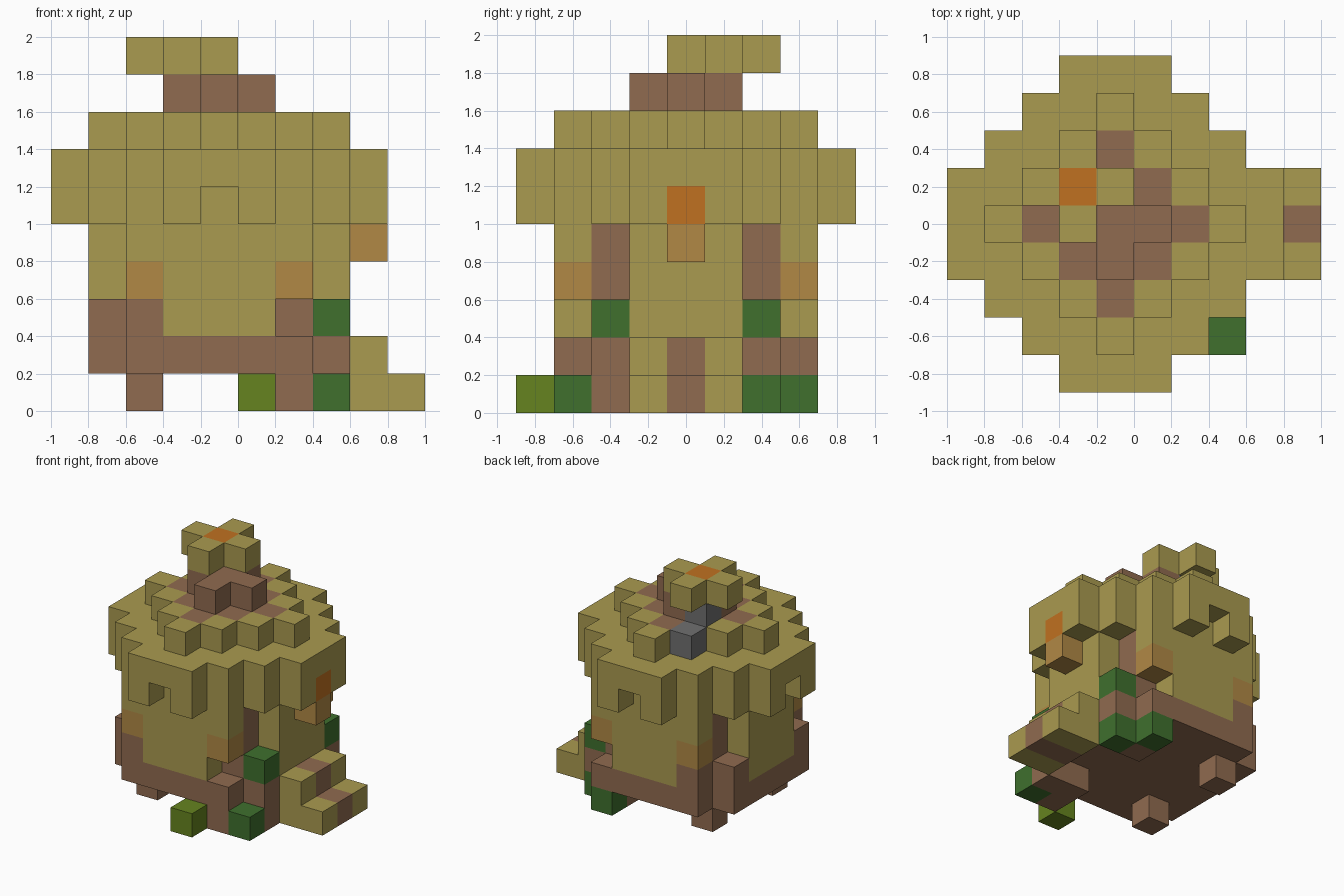
import bpy, bmesh
from mathutils import Vector

if "Cube" in bpy.data.objects:
    bpy.data.objects.remove(bpy.data.objects["Cube"], do_unlink=True)

S = 0.2                                # edge of one block
ORIGIN = Vector((-1.0, -0.9, 0.0))     # corner of block (0, 0, 0)
MID = 4                                # the house is centred on column 4, row 4

COLOURS = {
    "straw": (0.40, 0.325, 0.08),
    "timber": (0.28, 0.147, 0.08),
    "lamp_tan": (0.44, 0.25, 0.06),
    "glow_orange": (0.53, 0.165, 0.015),
    "leaf_green": (0.05, 0.16, 0.027),
    "lime_green": (0.133, 0.23, 0.014),
    "stone_grey": (0.16, 0.16, 0.16),
}
names = list(COLOURS)
mats = []
for name, rgb in COLOURS.items():
    m = bpy.data.materials.new(name)
    m.use_nodes = True
    m.diffuse_color = (*rgb, 1)
    bsdf = m.node_tree.nodes["Principled BSDF"]
    bsdf.inputs["Base Color"].default_value = (*rgb, 1)
    bsdf.inputs["Roughness"].default_value = 0.9
    mats.append(m)

blocks = {}                            # (i, j, k) -> (part, colour)


def box(part, colour, xs, ys, zs):
    """Fill an inclusive range of blocks; a single number means one block."""
    spans = [range(r, r + 1) if isinstance(r, int) else range(r[0], r[1] + 1)
             for r in (xs, ys, zs)]
    for i in spans[0]:
        for j in spans[1]:
            for k in spans[2]:
                blocks[i, j, k] = (part, colour)


def diamond(part, colour, radius, k, reach=9):
    """Fill a diamond of blocks, clipped to a square of the given reach."""
    for i in range(MID - reach, MID + reach + 1):
        for j in range(MID - reach, MID + reach + 1):
            if abs(i - MID) + abs(j - MID) <= radius:
                blocks[i, j, k] = (part, colour)


# Walls: a straw core with bays on each side, on a timber base
box("walls", "straw", (2, 6), (1, 7), (2, 4))
box("walls", "straw", (1, 7), (3, 5), (2, 4))
box("base", "timber", (2, 6), (1, 7), 1)
box("base", "timber", (1, 7), (2, 6), 1)

# Corners, the same at the front and the back
for inner, outer in ((2, 1), (6, 7)):
    for pillar, end in ((2, 1), (6, 7)):
        box("corner_pillar", "timber", inner, pillar, (2, 4))
        box("corner_lamp", "lamp_tan", inner, end, 3)
        box("foot", "timber", inner, pillar, 0)
        if inner == 2:
            box("corner_post", "timber", inner, end, 2)
            box("corner_post", "timber", outer, pillar, 2)
        else:
            del blocks[inner, end, 2]
            box("bush", "leaf_green", outer, pillar, 2)

# Plants and posts beside the entrance
box("entrance_post", "timber", 7, 2, 0)
box("entrance_post", "timber", 6, 1, 0)
box("bush", "leaf_green", 7, 1, 0)
box("bush", "leaf_green", 7, 6, 0)
box("bush", "leaf_green", 6, 7, 0)
box("small_plant", "lime_green", 5, 0, 0)

# Steps with a timber runner
for colour, ys in (("straw", (3, 5)), ("timber", 4)):
    box("steps", colour, 8, ys, (0, 1))
    box("steps", colour, 9, ys, 0)

# Thatched roof: a thick round rim, notched in the middle of three sides
for k in (5, 6):
    diamond("roof_rim", "straw", 5, k, 4)
for notch in ((4, 0, 5), (4, 8, 5), (0, 4, 5)):
    del blocks[notch]
diamond("roof_ring", "straw", 3, 7)
diamond("roof_top", "timber", 2, 7)
diamond("roof_crown", "timber", 1, 8)

# Entrance lamp
box("entrance_lamp", "glow_orange", 8, 4, 5)
box("entrance_lamp", "lamp_tan", 8, 4, 4)

# Chimney with a cross-shaped cap
box("chimney", "stone_grey", 3, 6, 7)
box("chimney", "stone_grey", 3, 5, (7, 8))
box("chimney_cap", "straw", (2, 4), 5, 9)
box("chimney_cap", "straw", 3, (4, 6), 9)
box("chimney_cap", "glow_orange", 3, 5, 9)

# Build each part from the block faces that are open to the air
for part in sorted({p for p, c in blocks.values()}):
    bm = bmesh.new()
    for cell, (p, colour) in blocks.items():
        if p != part:
            continue
        for axis in range(3):
            for side in (0, 1):
                step = list(cell)
                step[axis] += 2 * side - 1
                if tuple(step) in blocks:
                    continue
                u, v = (axis + 1) % 3, (axis + 2) % 3
                loop = []
                for a, b in ((0, 0), (1, 0), (1, 1), (0, 1)):
                    c = Vector(cell)
                    c[axis] += side
                    c[u] += a
                    c[v] += b
                    loop.append(bm.verts.new(ORIGIN + c * S))
                face = bm.faces.new(loop if side else loop[::-1])
                face.material_index = names.index(colour)
    if not bm.faces:
        bm.free()
        continue
    bmesh.ops.remove_doubles(bm, verts=bm.verts, dist=0.001)
    mesh = bpy.data.meshes.new(part)
    bm.to_mesh(mesh)
    bm.free()
    for m in mats:
        mesh.materials.append(m)
    bpy.context.collection.objects.link(bpy.data.objects.new(part, mesh))
